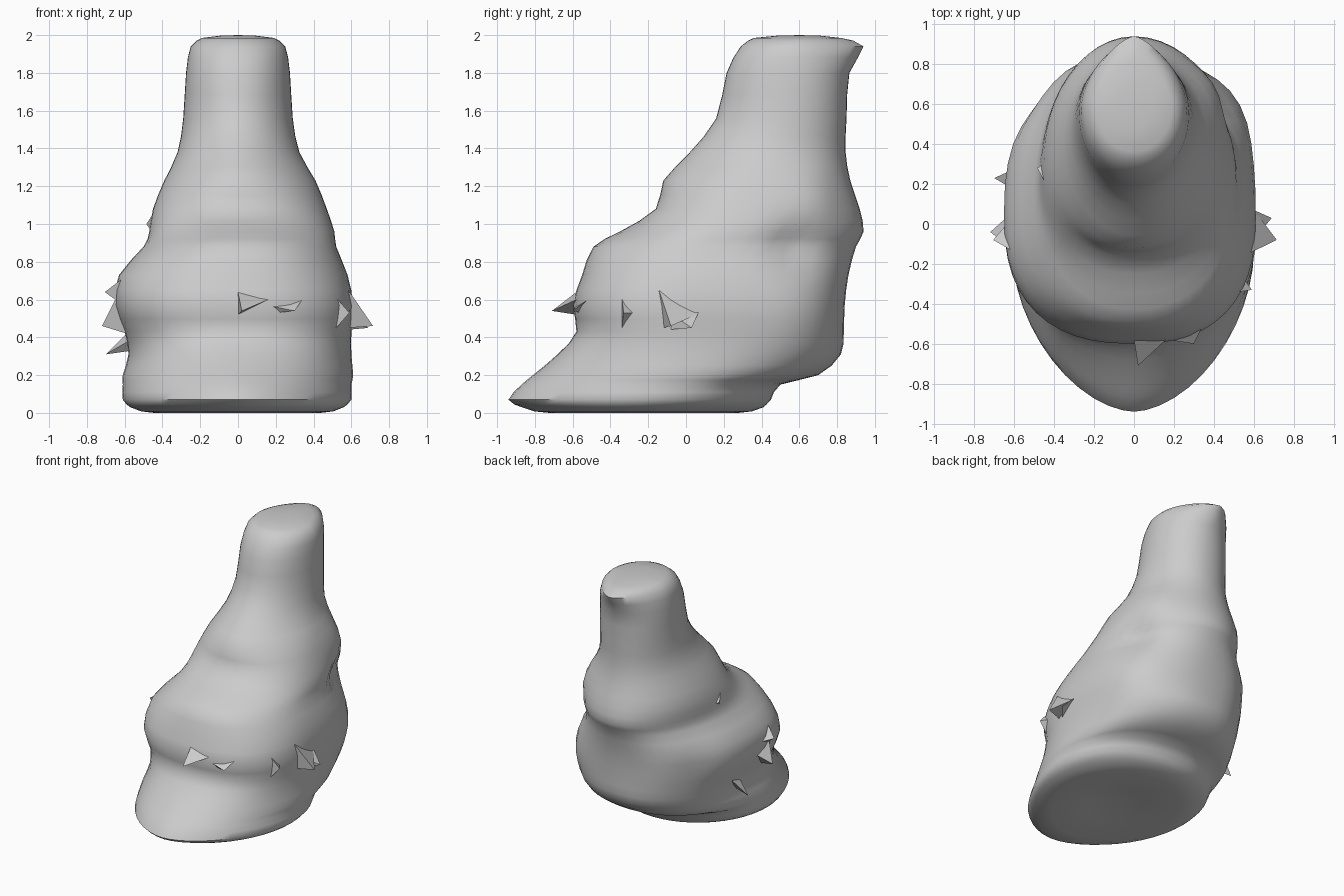
import bpy, bmesh, math
from mathutils import Vector

if "Cube" in bpy.data.objects:
    bpy.data.objects.remove(bpy.data.objects["Cube"])

grey = bpy.data.materials.new("plain_grey")
grey.diffuse_color = (0.6, 0.6, 0.6, 1)
grey.use_nodes = True
grey.node_tree.nodes["Principled BSDF"].inputs["Base Color"].default_value = grey.diffuse_color


def make_object(name, bm, angle=None):
    bmesh.ops.recalc_face_normals(bm, faces=bm.faces[:])
    mesh = bpy.data.meshes.new(name)
    bm.to_mesh(mesh)
    bm.free()
    mesh.materials.append(grey)
    ob = bpy.data.objects.new(name, mesh)
    bpy.context.collection.objects.link(ob)
    if angle:
        bpy.ops.object.select_all(action='DESELECT')
        ob.select_set(True)
        bpy.context.view_layer.objects.active = ob
        bpy.ops.object.shade_smooth_by_angle(angle=math.radians(angle))
    return ob


# Body sections: z, front y, back y, y of widest point, left x, right x, front and back squareness
SECTIONS = [
    (0.03, -0.87, 0.41, -0.18, 0.57, 0.56, 1.8, 2.0),
    (0.07, -0.94, 0.45, -0.15, 0.61, 0.60, 1.75, 2.1),
    (0.15, -0.87, 0.50, -0.10, 0.61, 0.60, 1.8, 2.2),
    (0.20, -0.81, 0.70, -0.06, 0.61, 0.61, 1.85, 2.2),
    (0.31, -0.68, 0.82, 0.00, 0.58, 0.60, 2.1, 2.25),
    (0.43, -0.58, 0.835, 0.03, 0.60, 0.60, 2.4, 2.35),
    (0.57, -0.60, 0.84, 0.03, 0.65, 0.61, 2.45, 2.4),
    (0.73, -0.55, 0.86, 0.08, 0.63, 0.58, 2.4, 2.3),
    (0.88, -0.49, 0.90, 0.16, 0.50, 0.52, 2.3, 2.1),
    (0.96, -0.35, 0.94, 0.24, 0.47, 0.51, 2.1, 2.0),
    (1.08, -0.16, 0.92, 0.32, 0.45, 0.47, 2.3, 2.05),
    (1.23, -0.12, 0.87, 0.36, 0.39, 0.41, 2.0, 2.1),
    (1.38, 0.02, 0.845, 0.44, 0.32, 0.325, 1.9, 2.1),
    (1.56, 0.16, 0.85, 0.52, 0.29, 0.29, 2.0, 2.1),
    (1.80, 0.215, 0.865, 0.56, 0.275, 0.275, 2.1, 2.0),
    (1.94, 0.29, 0.94, 0.58, 0.25, 0.25, 2.1, 1.55),
    (1.985, 0.36, 0.82, 0.59, 0.19, 0.19, 2.0, 1.7),
]
# Hollows and swellings: centre, radius, outward push
DENTS = [
    ((0.46, 0.58, 0.88), 0.12, -0.05),
    ((0.48, 0.58, 0.50), 0.24, 0.045),
    ((0.36, 0.65, 1.12), 0.15, 0.03),
    ((-0.50, 0.62, 0.60), 0.18, -0.03),
]
SIDES = 48


def blend(rows, steps):
    """Catmull-Rom rows between the given sections."""
    out = []
    for i in range(len(rows) - 1):
        a, b, c, d = (rows[max(0, min(len(rows) - 1, i + k))] for k in (-1, 0, 1, 2))
        for s in range(steps):
            t = s / steps
            out.append([q + 0.5 * t * (r - p + t * (2 * p - 5 * q + 4 * r - u
                        + t * (3 * (q - r) + u - p))) for p, q, r, u in zip(a, b, c, d)])
    return out + [list(rows[-1])]


def section_points(z, front, back, mid, left, right, nf, nb):
    for k in range(SIDES):
        a = 2 * math.pi * k / SIDES
        c, s = math.cos(a), math.sin(a)
        n = nb if s > 0 else nf
        x = abs(c) ** (2 / n) * (right if c > 0 else -left)
        y = mid + abs(s) ** (2 / n) * (back - mid if s > 0 else front - mid)
        p = Vector((x, y, z))
        out = Vector((x, y - mid, 0)).normalized()
        push = sum(amount * math.exp(-((p - Vector(centre)).length / radius) ** 2)
                   for centre, radius, amount in DENTS)
        yield p + out * push


# Main body with a rounded, dimpled sole and nearly flat top
bm = bmesh.new()
rings = [[bm.verts.new(p) for p in section_points(*row)] for row in blend(SECTIONS, 2)]


def bridge(lo, hi):
    for k in range(SIDES):
        j = (k + 1) % SIDES
        bm.faces.new((lo[k], lo[j], hi[j], hi[k]))


for lo, hi in zip(rings, rings[1:]):
    bridge(lo, hi)


def cap(ring, centre, steps):
    """Close a ring with shrinking rings given as (scale, z)."""
    mid = Vector(centre)
    outer = [v.co.copy() for v in ring]
    for scale, z in steps:
        inner = [bm.verts.new((mid.x + (p.x - mid.x) * scale, mid.y + (p.y - mid.y) * scale, z))
                 for p in outer]
        bridge(ring, inner)
        ring = inner
    tip = bm.verts.new(mid)
    for k in range(SIDES):
        bm.faces.new((ring[k], ring[(k + 1) % SIDES], tip))


cap(rings[0], (0, -0.2, 0.05), [(0.9, 0.008), (0.78, 0.0), (0.35, 0.02)])
cap(rings[-1], (0, 0.6, 2.0), [(0.5, 1.997)])
make_object("body", bm, 50)


# Jagged flaps around the waist: solid slivers with three root points and a tip
def shard(name, roots, tip):
    b = bmesh.new()
    r = [b.verts.new(p) for p in roots]
    t = b.verts.new(tip)
    b.faces.new(r)
    for k in range(3):
        b.faces.new((r[k], r[(k + 1) % 3], t))
    make_object(name, b)


shard("right_flap", [(0.55, -0.16, 0.70), (0.58, 0.10, 0.54), (0.58, -0.12, 0.45)], (0.715, -0.08, 0.46))
shard("right_flap_point", [(0.58, -0.10, 0.54), (0.60, 0.07, 0.54), (0.58, -0.10, 0.44)], (0.69, 0.03, 0.45))
shard("right_small_shard", [(0.52, -0.34, 0.61), (0.54, -0.26, 0.53), (0.52, -0.34, 0.45)], (0.59, -0.33, 0.53))
shard("left_flap", [(-0.62, -0.12, 0.66), (-0.63, 0.04, 0.54), (-0.59, -0.08, 0.42)], (-0.72, -0.04, 0.46))
shard("left_upper_shard", [(-0.60, -0.14, 0.72), (-0.62, 0.02, 0.62), (-0.61, -0.10, 0.57)], (-0.705, -0.08, 0.64))
shard("left_rear_shard", [(-0.59, 0.28, 0.42), (-0.58, 0.16, 0.38), (-0.56, 0.20, 0.33)], (-0.70, 0.23, 0.31))
shard("front_shard", [(0.0, -0.58, 0.64), (0.16, -0.58, 0.60), (0.0, -0.58, 0.52)], (0.02, -0.71, 0.54))
shard("brow_ledge", [(0.10, -0.57, 0.58), (0.34, -0.52, 0.60), (0.20, -0.56, 0.53)], (0.30, -0.60, 0.54))
shard("shoulder_shard", [(-0.44, 0.20, 1.07), (-0.42, 0.32, 0.98), (-0.43, 0.22, 0.92)], (-0.485, 0.28, 1.0))
